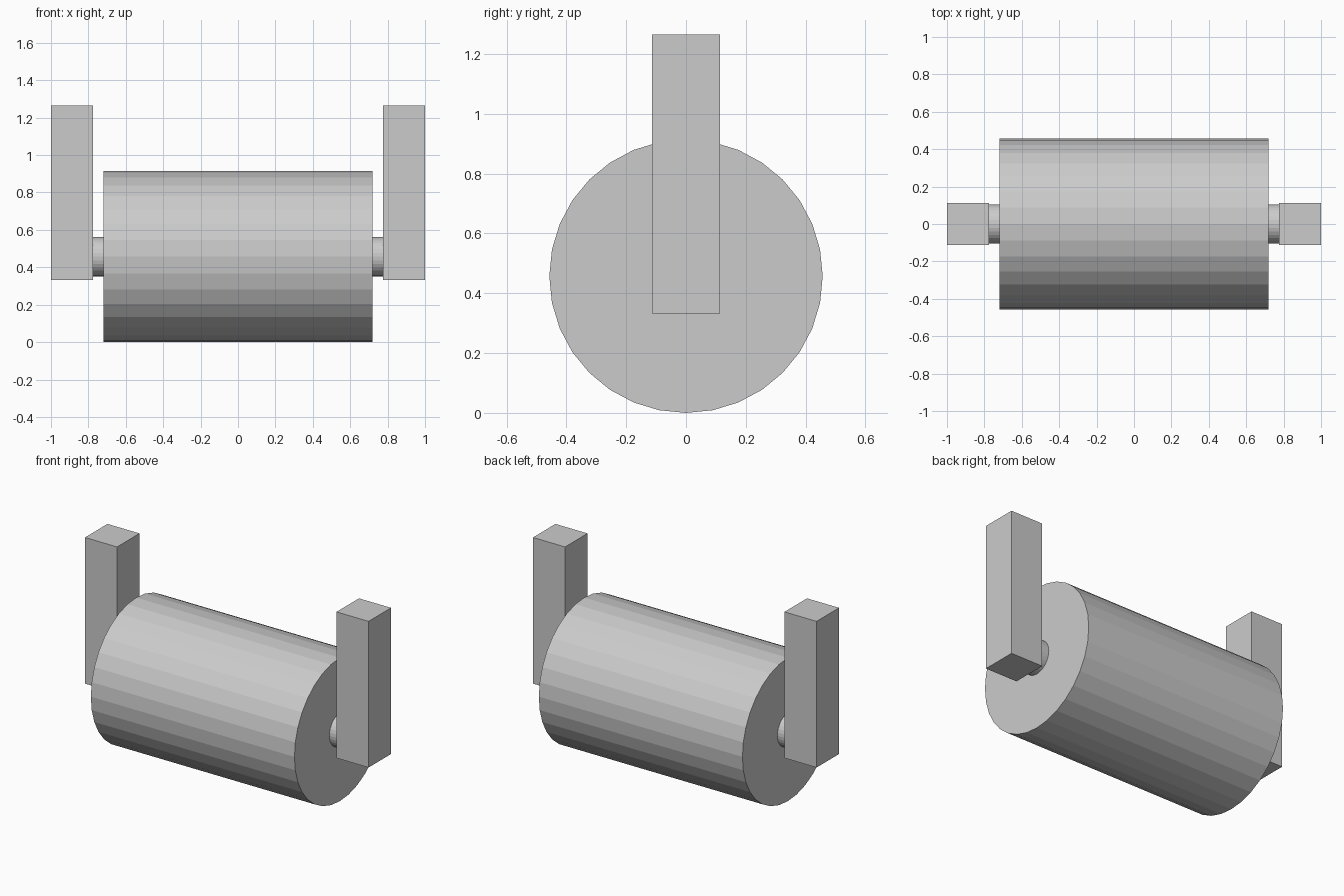
import bpy
from math import pi

if "Cube" in bpy.data.objects:
    bpy.data.objects.remove(bpy.data.objects["Cube"])

AXIS_Z = 0.457


def rod(name, radius, length):
    """Flat-faced 32-sided cylinder lying along x on the roller axis."""
    bpy.ops.mesh.primitive_cylinder_add(
        vertices=32, radius=radius, depth=length,
        location=(0, 0, AXIS_Z), rotation=(0, pi / 2, 0))
    bpy.context.object.name = name


def box(name, lo, hi):
    """Box spanning two opposite corners."""
    bpy.ops.mesh.primitive_cube_add(
        size=1, location=[(a + b) / 2 for a, b in zip(lo, hi)])
    ob = bpy.context.object
    ob.name = name
    ob.scale = [b - a for a, b in zip(lo, hi)]
    bpy.ops.object.transform_apply(location=False, rotation=False, scale=True)


# Roller drum and the axle running through it
rod("roller_drum", 0.457, 1.436)
rod("axle", 0.105, 1.56)

# Upright bracket at each end of the axle
for side, x0, x1 in (("left", -1.0, -0.774), ("right", 0.774, 1.0)):
    box(side + "_bracket", (x0, -0.113, 0.333), (x1, 0.113, 1.265))
